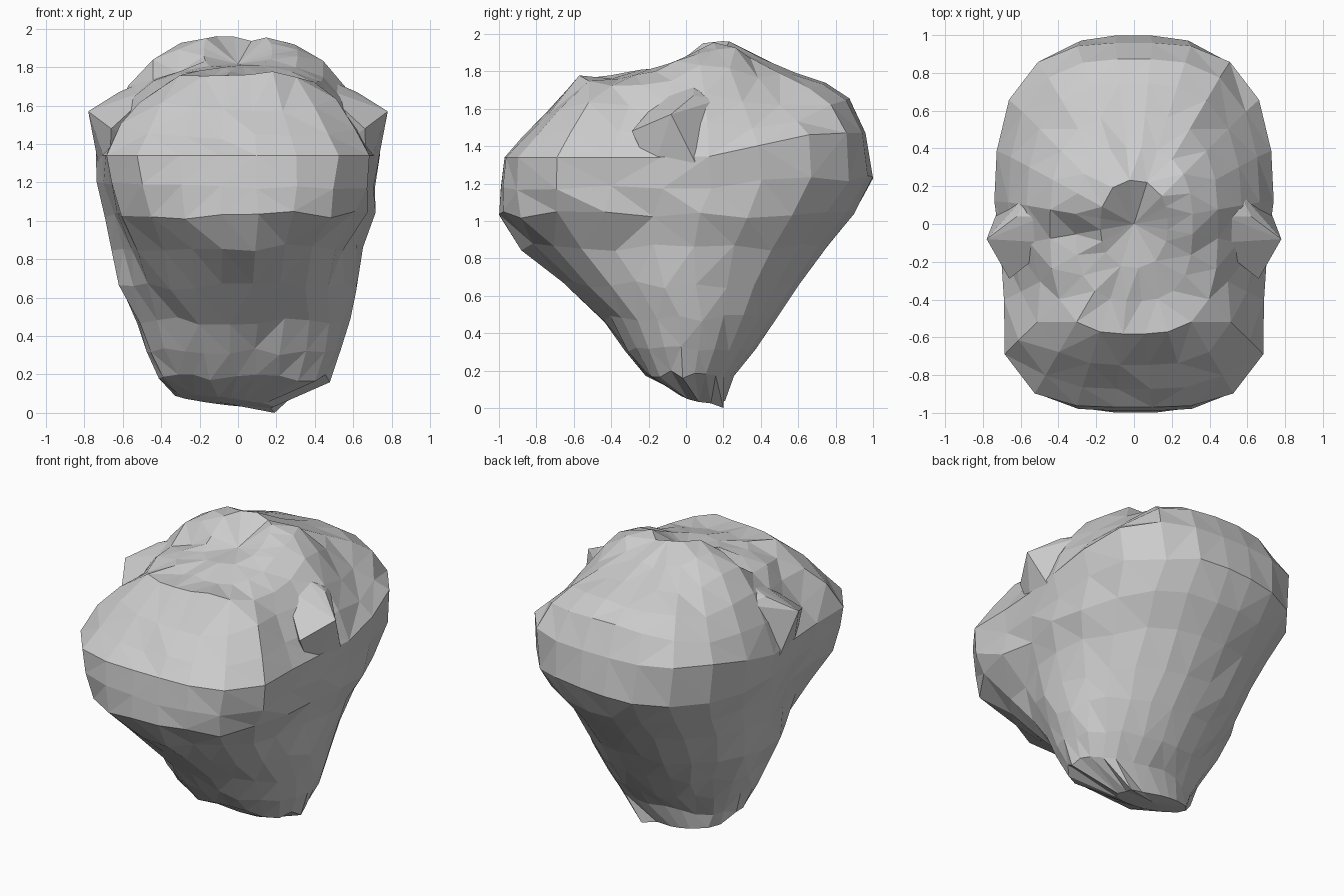
import bpy, bmesh, math, random
from mathutils import Vector

if "Cube" in bpy.data.objects:
    bpy.data.objects.remove(bpy.data.objects["Cube"])

random.seed(4)
SIDES = 24

# body levels: z, front y, back y, half width, x offset, front squareness, back squareness
LEVELS = [
    (0.05, -0.04, 0.21, 0.26, -0.07, 2.0, 2.0),
    (0.18, -0.23, 0.26, 0.445, 0.04, 2.2, 1.8),
    (0.32, -0.33, 0.37, 0.50, 0.03, 2.2, 1.9),
    (0.48, -0.44, 0.49, 0.56, 0.02, 2.0, 2.0),
    (0.66, -0.67, 0.61, 0.62, 0.00, 1.75, 2.1),
    (0.86, -0.89, 0.76, 0.66, 0.00, 1.9, 2.25),
    (1.03, -1.00, 0.90, 0.70, 0.01, 2.9, 2.5),
    (1.18, -0.99, 1.00, 0.725, 0.00, 3.6, 2.8),
    (1.34, -0.97, 0.96, 0.74, 0.00, 3.9, 3.2),
]
# crest line of the top: y, z
CREST = [(-0.97, 1.34), (-0.75, 1.57), (-0.6, 1.77), (-0.4, 1.77), (-0.1, 1.85),
         (0.1, 1.96), (0.25, 1.95), (0.42, 1.85), (0.8, 1.71), (0.87, 1.66), (0.96, 1.47)]


def lerp_table(table, v):
    for (a, za), (b, zb) in zip(table, table[1:]):
        if v <= b:
            return za + (zb - za) * max(0, v - a) / (b - a)
    return table[-1][1]


def outline(i, yf, yb, w, x0, nf, nb):
    """Point i of a rounded-square outline."""
    t = 2 * math.pi * (i + 0.5) / SIDES
    c, s = math.cos(t), math.sin(t)
    n = nf if s < 0 else nb
    r = (abs(c) ** n + abs(s) ** n) ** (-1 / n)
    return x0 + w * r * c, (yf + yb) / 2 + (yb - yf) / 2 * r * s


def gauss(x, y, cx, cy, rad):
    return math.exp(-((x - cx) ** 2 + (y - cy) ** 2) / rad ** 2)


def rim_height(y):
    return 1.34 + 0.13 * max(0, min(1, (y - 0.1) / 0.6))


def pinch(y):
    """Waist between the front lobe and the main mass."""
    return 1 - 0.12 * math.exp(-((y + 0.28) / 0.15) ** 2)


def top_height(x, y):
    """Crest height falling off to the rim, with hollows in the crown."""
    n = 3.9 if y < 0 else 3.2
    w = 0.74 * max(0.001, 1 - min(1, abs(y / 0.97)) ** n) ** (1 / n)
    crest = lerp_table(CREST, y)
    z = crest - (crest - rim_height(y)) * min(1, abs(x) / w) ** 3.2
    z -= 0.09 * gauss(x, y, 0.02, 0.0, 0.14)
    z -= 0.08 * gauss(x, y, 0.52, 0.42, 0.2)
    return z - 0.06 * gauss(x, y, -0.3, -0.08, 0.12)


def finish(bm, name):
    bmesh.ops.recalc_face_normals(bm, faces=bm.faces)
    me = bpy.data.meshes.new(name)
    bm.to_mesh(me)
    bm.free()
    bpy.context.collection.objects.link(bpy.data.objects.new(name, me))


# main boulder: stacked outlines plus a domed top
bm = bmesh.new()
rings = []
for z, yf, yb, w, x0, nf, nb in LEVELS:
    ring = []
    for i in range(SIDES):
        x, y = outline(i, yf, yb, w, x0, nf, nb)
        if z < 0.1:
            zz = z - 0.12 * x - 0.15 * (y - 0.1)
        else:
            zz = z + (rim_height(y) - 1.34) * max(0, (z - 1.1) / 0.24)
        if z > 0.8:
            x *= pinch(y)
        j = 0.014 if 0.1 < z < 1.3 else 0.0
        ring.append(bm.verts.new((x + random.uniform(-j, j), y, zz + random.uniform(-j, j) * 1.5)))
    rings.append(ring)
for s in (0.9, 0.77, 0.6, 0.42, 0.24):
    ring = []
    for i in range(SIDES):
        x, y = outline(i, -0.97 * s, 0.97 * s, 0.74 * s, 0, 2 + 1.9 * s, 2 + 1.2 * s)
        z = top_height(x, y) + random.uniform(-0.015, 0.015)
        ring.append(bm.verts.new((x * pinch(y) if s > 0.7 else x, y, z)))
    rings.append(ring)
for a, b in zip(rings, rings[1:]):
    for i in range(SIDES):
        k = (i + 1) % SIDES
        bm.faces.new((a[i], a[k], b[k], b[i]))
for ring, tip in ((rings[0], (-0.07, 0.1, 0.05)), (rings[-1], (0, 0, top_height(0, 0)))):
    v = bm.verts.new(tip)
    for i in range(SIDES):
        bm.faces.new((ring[i], ring[(i + 1) % SIDES], v))
# two pointed feet at the lower back
for p in ((0.19, 0.2, 0.0), (-0.35, 0.14, 0.09)):
    min(rings[0], key=lambda v: (v.co - Vector(p)).length).co = p
# merge the crowded points of the crown and foot into larger facets
bmesh.ops.remove_doubles(bm, verts=rings[0] + rings[-1], dist=0.065)
bmesh.ops.triangulate(bm, faces=bm.faces)
finish(bm, "boulder_body")

# pointed knobs on both sides
for side, name in ((-1, "left_knob"), (1, "right_knob")):
    bm = bmesh.new()
    for p in [(0.78, -0.08, 1.57), (0.66, -0.29, 1.48), (0.73, 0.05, 1.31), (0.55, 0.18, 1.65),
              (0.62, 0.04, 1.67), (0.48, 0.04, 1.73), (0.42, 0.17, 1.73), (0.42, -0.1, 1.70),
              (0.67, -0.18, 1.25), (0.4, 0.0, 1.3)]:
        bm.verts.new((p[0] * side, p[1], p[2]))
    bmesh.ops.convex_hull(bm, input=bm.verts)
    finish(bm, name)
